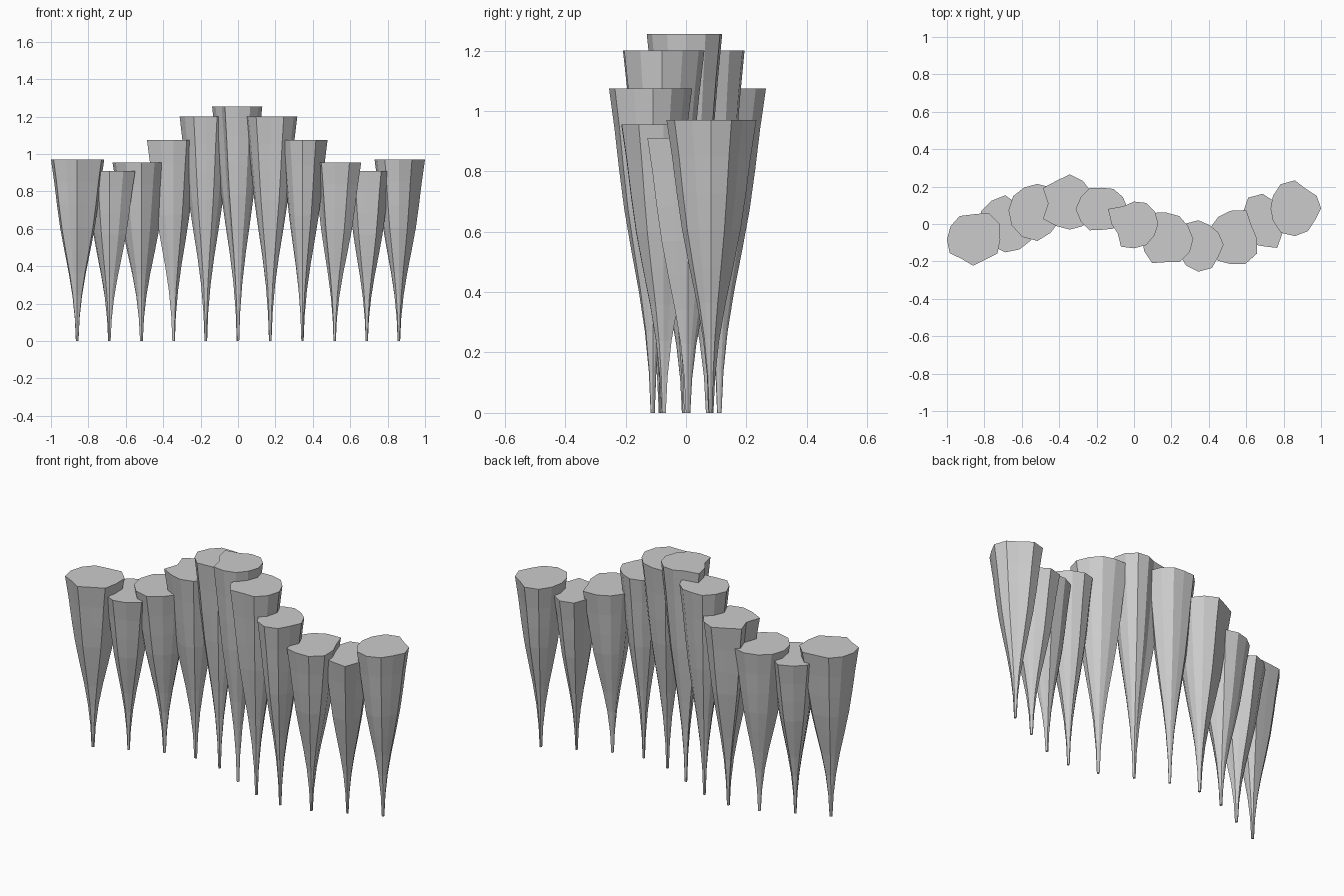
import bpy, bmesh, math

# ring heights (fraction of column height) and taper of the outline
TAPER = [(0, .05), (.125, .09), (.25, .18), (.375, .32), (.5, .49),
         (.625, .65), (.75, .77), (.875, .875), (1, 1)]

# column heights by distance from the middle
HEIGHTS = [1.255, 1.20, 1.075, .955, .91, .97]

# top outlines: radius in hundredths every 30 degrees, left column to right column
OUTLINES = [
    [14.5, 16.5, 16.5, 13.5, 14.5, 14, 14, 14.5, 12, 14, 12.5, 15],
    [12, 13, 13, 16, 15, 15, 12, 11, 13, 14.5, 15, 16],
    [14.5, 13, 14, 14, 14, 15, 15.5, 16, 16.5, 16.5, 14, 13],
    [13, 13, 14, 15.5, 14, 16.5, 11.5, 16.5, 14, 14, 14, 13],
    [14, 13, 12.5, 11.5, 13, 13, 14, 13, 13, 11, 12, 12],
    [13, 13, 13, 12, 11, 16, 12, 10, 14, 13, 13, 12.5],
    [14.5, 13.5, 14, 14, 16, 14, 13, 13.5, 15, 12.5, 14.5, 14.5],
    [13.5, 12.5, 12, 13, 13, 12.5, 11, 11.5, 13, 14.5, 14.5, 12.5],
    [14, 13, 17, 14.5, 13, 12, 11, 10, 14, 14, 16, 16.5],
    [13, 12, 13, 15.5, 15.5, 12, 11, 11, 13, 12.5, 15.5, 12],
    [14, 13.5, 12, 15, 15, 13.5, 13, 13.5, 15, 14.8, 14, 12.5],
]


def column(name, x, y, height, outline):
    """Loft a faceted outline up from a thin tip to a flat cap."""
    bm = bmesh.new()
    n = len(outline)
    rings = []
    for t, s in TAPER:
        ring = []
        for k, r in enumerate(outline):
            a = 2 * math.pi * k / n
            d = r * s / 100
            ring.append(bm.verts.new((d * math.cos(a), d * math.sin(a), t * height)))
        rings.append(ring)
    for lo, hi in zip(rings, rings[1:]):
        for k in range(n):
            j = (k + 1) % n
            bm.faces.new((lo[k], lo[j], hi[j], hi[k]))
    bm.faces.new(rings[-1])
    bm.faces.new(rings[0][::-1])
    mesh = bpy.data.meshes.new(name)
    bm.to_mesh(mesh)
    bm.free()
    ob = bpy.data.objects.new(name, mesh)
    ob.location = (x, y, 0)
    bpy.context.collection.objects.link(ob)


# row of columns along a gentle wave
for i, outline in zip(range(-5, 6), OUTLINES):
    column(f"rock_column_{i + 6}", .172 * i, -.11 * math.sin(.8 * i),
           HEIGHTS[abs(i)], outline)
